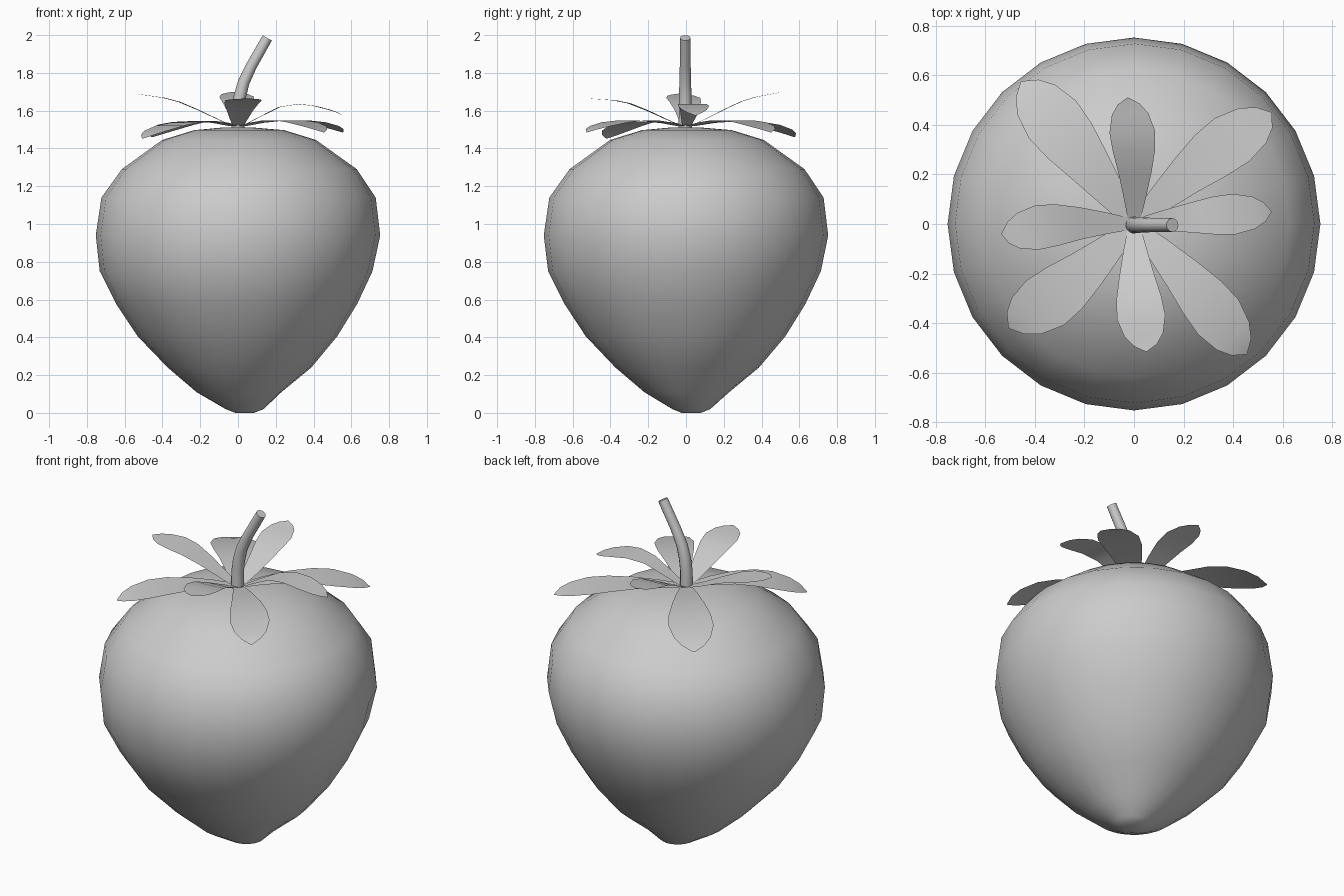
import bpy, bmesh, math
from mathutils import Vector

if "Cube" in bpy.data.objects:
    bpy.data.objects.remove(bpy.data.objects["Cube"])


def finish(name, bm, angle=180):
    me = bpy.data.meshes.new(name)
    bm.to_mesh(me)
    bm.free()
    ob = bpy.data.objects.new(name, me)
    bpy.context.collection.objects.link(ob)
    bpy.ops.object.select_all(action='DESELECT')
    ob.select_set(True)
    bpy.context.view_layer.objects.active = ob
    bpy.ops.object.shade_smooth_by_angle(angle=math.radians(angle))
    return ob


def skin(bm, rings):
    for a, b in zip(rings, rings[1:]):
        n = len(a)
        for i in range(n):
            bm.faces.new((a[i], a[(i + 1) % n], b[(i + 1) % n], b[i]))


# Berry body: 24-sided lathe, rings are (radius, z, sideways drift)
profile = [(0.05, 0.0, 0.035), (0.10, 0.02, 0.035), (0.225, 0.11, 0.005),
           (0.38, 0.24, 0.008), (0.528, 0.405, -0.003), (0.638, 0.577, -0.007),
           (0.722, 0.75, -0.01), (0.753, 0.94, 0), (0.726, 1.14, 0.003),
           (0.622, 1.29, 0.007), (0.407, 1.445, 0.006), (0.237, 1.497, 0.006),
           (0.09, 1.51, 0)]
bm = bmesh.new()
rings = []
for r, z, d in profile:
    rings.append([bm.verts.new((r * math.cos(k * math.tau / 24) + d,
                                r * math.sin(k * math.tau / 24) + d * 0.8, z))
                  for k in range(24)])
skin(bm, rings)
bm.faces.new(rings[0][::-1])
bm.faces.new(rings[-1])
finish("berry_body", bm)

# Stem: tapered tube that bends towards +x
path = [(0, 1.50, 0.035), (0.0, 1.60, 0.034), (0.01, 1.675, 0.033),
        (0.03, 1.75, 0.031), (0.07, 1.835, 0.029), (0.155, 1.985, 0.028)]
bm = bmesh.new()
rings = []
for i, (x, z, r) in enumerate(path):
    p, q = path[max(i - 1, 0)], path[min(i + 1, len(path) - 1)]
    t = Vector((q[0] - p[0], 0, q[1] - p[1])).normalized()
    u, v = Vector((t.z, 0, -t.x)), Vector((0, 1, 0))
    c = Vector((x, -0.004, z))
    rings.append([bm.verts.new(c + r * (u * math.cos(a) + v * math.sin(a)))
                  for a in (k * math.tau / 12 for k in range(12))])
skin(bm, rings)
bm.faces.new(rings[0][::-1])
bm.faces.new(rings[-1])
finish("stem", bm, 40)

# Leaf sheets: width and height profiles sampled along the length
STEPS = [0.04, 0.2, 0.4, 0.58, 0.73, 0.87, 0.95, 1.0]
WIDTH = [0.28, 0.48, 0.72, 0.93, 1.0, 0.80, 0.48, 0.03]
DROOP = [1.518, 1.535, 1.545, 1.54, 1.525, 1.50, 1.48, 1.46]
RAISE = [1.518, 1.555, 1.605, 1.645, 1.665, 1.675, 1.68, 1.685]
CURL = [1.518, 1.565, 1.62, 1.635, 1.625, 1.605, 1.59, 1.575]


def leaf(name, tip, half_width, heights, bow=0.0, lift=0.0):
    bm = bmesh.new()
    axis = Vector((tip[0], tip[1], 0))
    side = Vector((-axis.y, axis.x, 0)).normalized()
    rows = []
    for t, w, z in zip(STEPS, WIDTH, heights):
        c = axis * t + side * bow * math.sin(math.pi * t)
        c.z = z + lift * t * t
        rows.append([bm.verts.new(c + side * half_width * w * s) for s in (1, 0, -1)])
    for a, b in zip(rows, rows[1:]):
        for i in range(2):
            bm.faces.new((a[i], a[i + 1], b[i + 1], b[i]))
    bmesh.ops.recalc_face_normals(bm, faces=bm.faces)
    if sum(f.normal.z for f in bm.faces) < 0:
        bmesh.ops.reverse_faces(bm, faces=bm.faces)
    finish(name, bm)


leaf("leaf_right", (0.555, 0.05), 0.082, CURL, 0.005)
leaf("leaf_back_right", (0.555, 0.45), 0.112, DROOP, 0.02, 0.025)
leaf("leaf_back", (-0.025, 0.51), 0.092, RAISE, -0.015, 0.015)
leaf("leaf_back_left", (-0.455, 0.575), 0.122, DROOP, -0.005)
leaf("leaf_left", (-0.535, -0.04), 0.09, RAISE, -0.02, 0.005)
leaf("leaf_front_left", (-0.505, -0.42), 0.118, DROOP, 0.02, -0.008)
leaf("leaf_front", (0.05, -0.515), 0.098, RAISE, -0.01, -0.02)
leaf("leaf_front_right", (0.455, -0.525), 0.108, DROOP, 0.015, 0.025)
